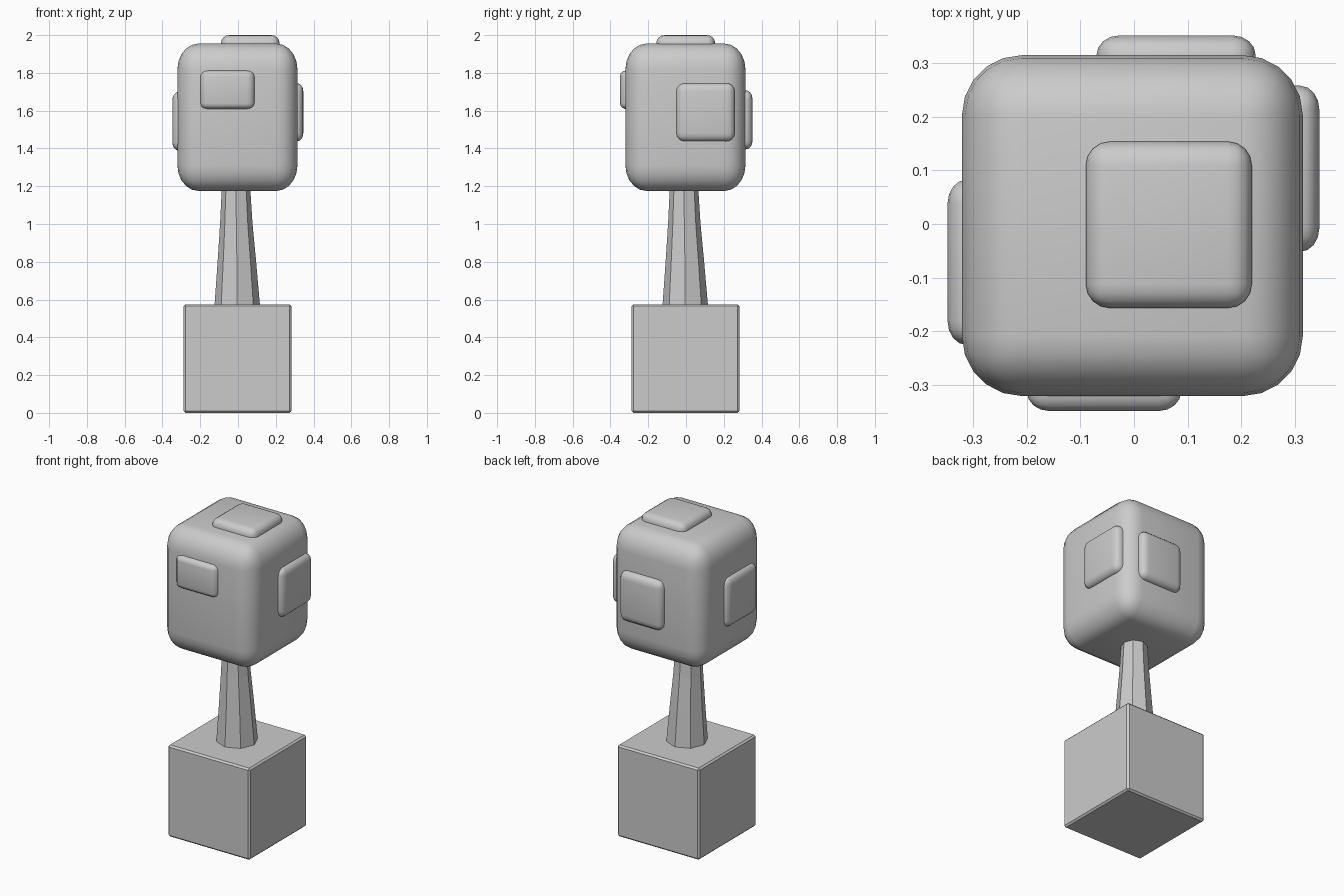
import bpy, bmesh, math

if "Cube" in bpy.data.objects:
    bpy.data.objects.remove(bpy.data.objects["Cube"])

grey = bpy.data.materials.new("plain_grey")
grey.diffuse_color = (0.6, 0.6, 0.6, 1)
grey.use_nodes = True
grey.node_tree.nodes["Principled BSDF"].inputs["Base Color"].default_value = grey.diffuse_color
C = -0.003  # shared centre line in x and y


def finish(name, bm, smooth):
    bmesh.ops.recalc_face_normals(bm, faces=bm.faces)
    me = bpy.data.meshes.new(name)
    bm.to_mesh(me)
    bm.free()
    me.materials.append(grey)
    ob = bpy.data.objects.new(name, me)
    bpy.context.collection.objects.link(ob)
    for p in me.polygons:
        p.use_smooth = smooth
    return ob


def rounded_box(name, lo, hi, bevel, segments, smooth=True):
    """Unit cube bevelled by a fraction of its side, then stretched from lo to hi."""
    bm = bmesh.new()
    bmesh.ops.create_cube(bm, size=1)
    bmesh.ops.bevel(bm, geom=bm.edges[:], offset=bevel, segments=segments,
                    profile=0.5, affect='EDGES')
    for v in bm.verts:
        for i in range(3):
            v.co[i] = (lo[i] + hi[i]) / 2 + v.co[i] * (hi[i] - lo[i])
    return finish(name, bm, smooth)


# Square base block with a tiny chamfer
rounded_box("base_block", (C - 0.285, C - 0.285, 0), (C + 0.285, C + 0.285, 0.575),
            0.018, 1, smooth=False)

# Eight-sided flared trunk
bm = bmesh.new()
rings = []
for z, r, c in [(0.56, 0.121, -0.004), (0.8, 0.102, -0.006),
                (1.0, 0.086, -0.009), (1.25, 0.072, -0.011)]:
    rings.append([bm.verts.new((c + r * math.cos(k * math.pi / 4),
                                c + r * math.sin(k * math.pi / 4), z)) for k in range(8)])
for a, b in zip(rings, rings[1:]):
    for k in range(8):
        bm.faces.new((a[k], a[(k + 1) % 8], b[(k + 1) % 8], b[k]))
bm.faces.new(rings[0][::-1])
bm.faces.new(rings[-1])
finish("trunk", bm, False)

# Large rounded foliage block
rounded_box("foliage", (C - 0.318, C - 0.318, 1.175), (C + 0.318, C + 0.318, 1.955), 0.175, 5)

# Raised leaf pads, one on each side and one on top
pads = {
    "top_pad": ((-0.09, -0.157, 1.72), (0.22, 0.154, 2.0)),
    "front_pad": ((-0.20, -0.349, 1.608), (0.088, -0.10, 1.813)),
    "back_pad": ((-0.07, 0.10, 1.395), (0.227, 0.352, 1.708)),
    "right_pad": ((0.10, -0.052, 1.437), (0.346, 0.258, 1.746)),
    "left_pad": ((-0.348, -0.226, 1.388), (-0.10, 0.083, 1.70)),
}
for name, (lo, hi) in pads.items():
    rounded_box(name, lo, hi, 0.145, 4)
